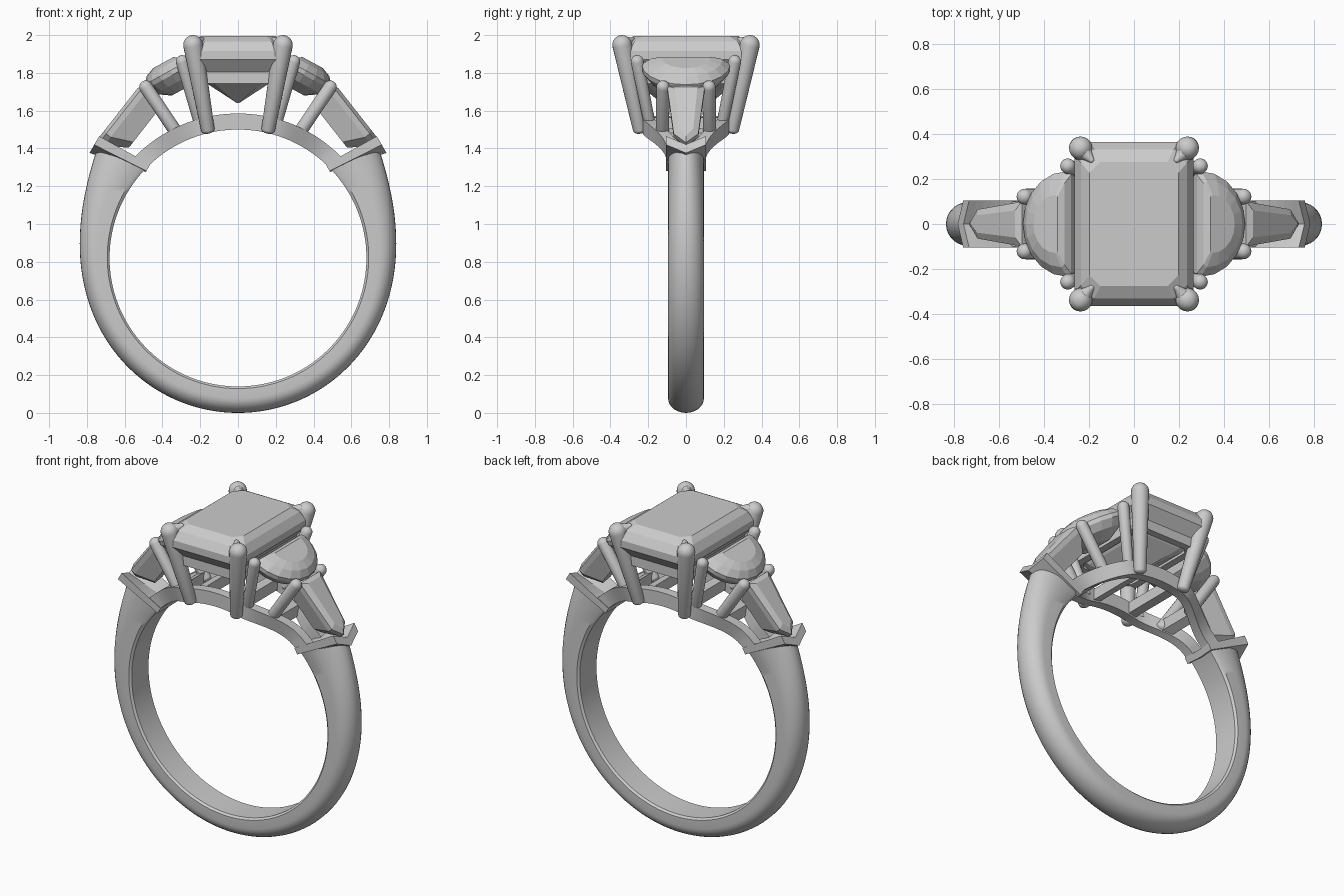
import bpy, bmesh
from math import sin, cos, pi, radians
from mathutils import Vector

old = bpy.data.objects.get("Cube")
if old:
    bpy.data.objects.remove(old, do_unlink=True)

grey = bpy.data.materials.new("pale_grey")
grey.use_nodes = True
grey.diffuse_color = (0.6, 0.6, 0.6, 1)
grey.node_tree.nodes["Principled BSDF"].inputs["Base Color"].default_value = (0.6, 0.6, 0.6, 1)

CENTRE_Z, INNER = 0.82, 0.68
SIDES = (("left", 1), ("right", -1))
ENDS = (("front", -1), ("back", 1))


def loft(name, rings, smooth=True, closed=False):
    """Skin a list of equal rings of points, capped unless closed."""
    bm = bmesh.new()
    loops = [[bm.verts.new(p) for p in ring] for ring in rings]
    n = len(loops[0])
    pairs = list(zip(loops, loops[1:]))
    if closed:
        pairs.append((loops[-1], loops[0]))
    for a, b in pairs:
        for i in range(n):
            j = (i + 1) % n
            bm.faces.new((a[i], a[j], b[j], b[i]))
    if not closed:
        bm.faces.new(loops[0])
        bm.faces.new(loops[-1])
    bmesh.ops.recalc_face_normals(bm, faces=bm.faces)
    mesh = bpy.data.meshes.new(name)
    bm.to_mesh(mesh)
    bm.free()
    mesh.materials.append(grey)
    ob = bpy.data.objects.new(name, mesh)
    bpy.context.collection.objects.link(ob)
    if smooth:
        bpy.ops.object.select_all(action="DESELECT")
        ob.select_set(True)
        bpy.context.view_layer.objects.active = ob
        bpy.ops.object.shade_smooth_by_angle(angle=radians(35))
    return ob


def prong(name, start, end, r0, r1, sides=20):
    """Tapered wire with rounded ends."""
    a, b = Vector(start), Vector(end)
    axis = (b - a).normalized()
    turn = Vector((0, 0, 1)).rotation_difference(axis)
    steps = [k * pi / 12 for k in range(6)]
    stations = [(a - axis * r0 * 0.6 * sin(t), r0 * cos(t)) for t in reversed(steps)]
    stations += [(b + axis * r1 * sin(t), r1 * cos(t)) for t in steps]
    loft(name, [[c + turn @ Vector((r * cos(2 * pi * i / sides), r * sin(2 * pi * i / sides), 0))
                 for i in range(sides)] for c, r in stations])


def gem(name, outline, levels, origin, along, normal, mid=0.0, sx=1):
    """Faceted stone: outline scaled at each (height, length scale, width scale)."""
    o, e, n = Vector(origin), Vector(along).normalized(), Vector(normal).normalized()
    rings = []
    for h, su, sv in levels:
        ring = []
        for u, v in outline:
            p = o + e * (mid + (u - mid) * su) + n * h + Vector((0, v * sv, 0))
            ring.append((p.x * sx, p.y, p.z))
        rings.append(ring)
    loft(name, rings, smooth=False)


def on_ring(angle, radius, y):
    return (radius * cos(angle), y, CENTRE_Z + radius * sin(angle))


# Shank: flat inside, rounded outside, thickening towards the shoulders
section = [(-0.083, 0.0), (-0.095, 0.08)]
section += [(-0.095 * cos(k * pi / 14), 0.45 + 0.55 * sin(k * pi / 14)) for k in range(15)]
section += [(0.095, 0.08), (0.083, 0.0)]
rings = []
for k in range(121):
    s = k / 60 - 1
    thick = 0.14 + 0.12 * s ** 6
    rings.append([on_ring(radians(-90 + s * (134 - 7 * f)), INNER + thick * f, y)
                  for y, f in section])
loft("shank", rings)


# Gallery rails: continue the inner circle and bulge outwards under the main stone
def rail_y(x):
    t = min(max((0.46 - abs(x)) / 0.3, 0), 1)
    return 0.07 + 0.13 * t * t * (3 - 2 * t)


for end, sy in ENDS:
    rings = []
    for k in range(41):
        a = radians(44 + 92 * k / 40)
        y = rail_y(INNER * cos(a))
        rings.append([on_ring(a, r, sy * (y + w)) for r, w in
                      ((0.68, -0.03), (0.68, 0.03), (0.765, 0.03), (0.765, -0.03))])
    loft(f"gallery_rail_{end}", rings)

# Cross bars between the rails
for side, sx in SIDES:
    for label, x in (("inner", 0.13), ("outer", 0.33)):
        y = rail_y(x)
        z = CENTRE_Z + (INNER ** 2 - x ** 2) ** 0.5
        tilt = x / INNER
        loft(f"gallery_bar_{label}_{side}",
             [[(sx * (x + u), yy, z + h - u * tilt) for u, h in
               ((-0.025, 0.01), (0.025, 0.01), (0.025, 0.08), (-0.025, 0.08))]
              for yy in (-y, y)], smooth=False)

# Main step-cut stone
W, D, C = 0.265, 0.365, 0.065
octagon = [(W, -D + C), (W, D - C), (W - C, D), (C - W, D),
           (-W, D - C), (-W, C - D), (C - W, -D), (W - C, -D)]
gem("main_stone", octagon,
    [(0.995, 0.75, 0.76), (0.965, 0.89, 0.91), (0.915, 1, 1), (0.87, 1, 1),
     (0.74, 0.6, 0.7), (0.64, 0.02, 0.35)],
    (0, 0, 1), (1, 0, 0), (0, 0, 1))

# Seat frame below the main stone
loft("main_seat", [[(x * f, y * g, z) for f, g, z in
                    ((1, 1, 1.745), (1, 1, 1.84), (0.8, 0.86, 1.84), (0.8, 0.86, 1.745))]
                   for x, y in ((0.225, 0.27), (0.185, 0.31), (-0.185, 0.31), (-0.225, 0.27),
                                (-0.225, -0.27), (-0.185, -0.31), (0.185, -0.31), (0.225, -0.27))],
     smooth=False, closed=True)

# Prongs, mirrored to all four corners
for side, sx in SIDES:
    for end, sy in ENDS:
        def at(x, y, z):
            return (sx * x, sy * y, z)
        tag = f"{end}_{side}"
        prong(f"main_prong_{tag}", at(0.16, 0.245, 1.5), at(0.238, 0.338, 1.948), 0.036, 0.052)
        prong(f"main_claw_{tag}", at(0.235, 0.335, 1.95), at(0.19, 0.285, 1.975), 0.046, 0.014)
        prong(f"half_moon_prong_{tag}", at(0.2, 0.19, 1.52), at(0.295, 0.258, 1.86), 0.03, 0.034)
        prong(f"shoulder_prong_{tag}", at(0.31, 0.125, 1.46), at(0.488, 0.122, 1.725), 0.035, 0.035)

# Side stones and their end collars
half_moon = [(0.02 + 0.225 * cos(a), 0.235 * sin(a))
             for a in (radians(-90 + 18 * k) for k in range(11))]
half_moon = [(0, -0.22)] + half_moon + [(0, 0.22)]
bullet = [(0, -0.1), (0.32, -0.065), (0.38, 0), (0.32, 0.065), (0, 0.1)]

for side, sx in SIDES:
    gem(f"half_moon_stone_{side}", half_moon,
        [(0.055, 0.5, 0.55), (0.035, 0.8, 0.82), (0, 1, 1), (-0.025, 1, 1),
         (-0.07, 0.85, 0.85), (-0.12, 0.4, 0.45)],
        (0.28, 0, 1.855), (0.88, 0, -0.48), (0.48, 0, 0.88), 0.08, sx)
    gem(f"tapered_stone_{side}", bullet,
        [(0.018, 0.85, 0.6), (0, 1, 1), (-0.03, 1, 1), (-0.14, 0.62, 0.6)],
        (0.5, 0, 1.73), (0.62, 0, -0.79), (0.79, 0, 0.62), 0.18, sx)

    # Chevron collar: nearly flat inside, deeper V at the outer end
    rings = []
    for k in range(9):
        s = k / 8
        bx, bz = 0.465 + 0.27 * s, 1.315 + 0.15 * s
        dip, thick = 0.005 + 0.045 * s, 0.04 + 0.012 * s
        rings.append([(sx * (bx + 0.5 * t), y, bz - 0.87 * t) for y, t in
                      ((-0.105, 0), (0, dip), (0.105, 0),
                       (0.105, thick), (0, dip + thick), (-0.105, thick))])
    loft(f"collar_{side}", rings, smooth=False)
